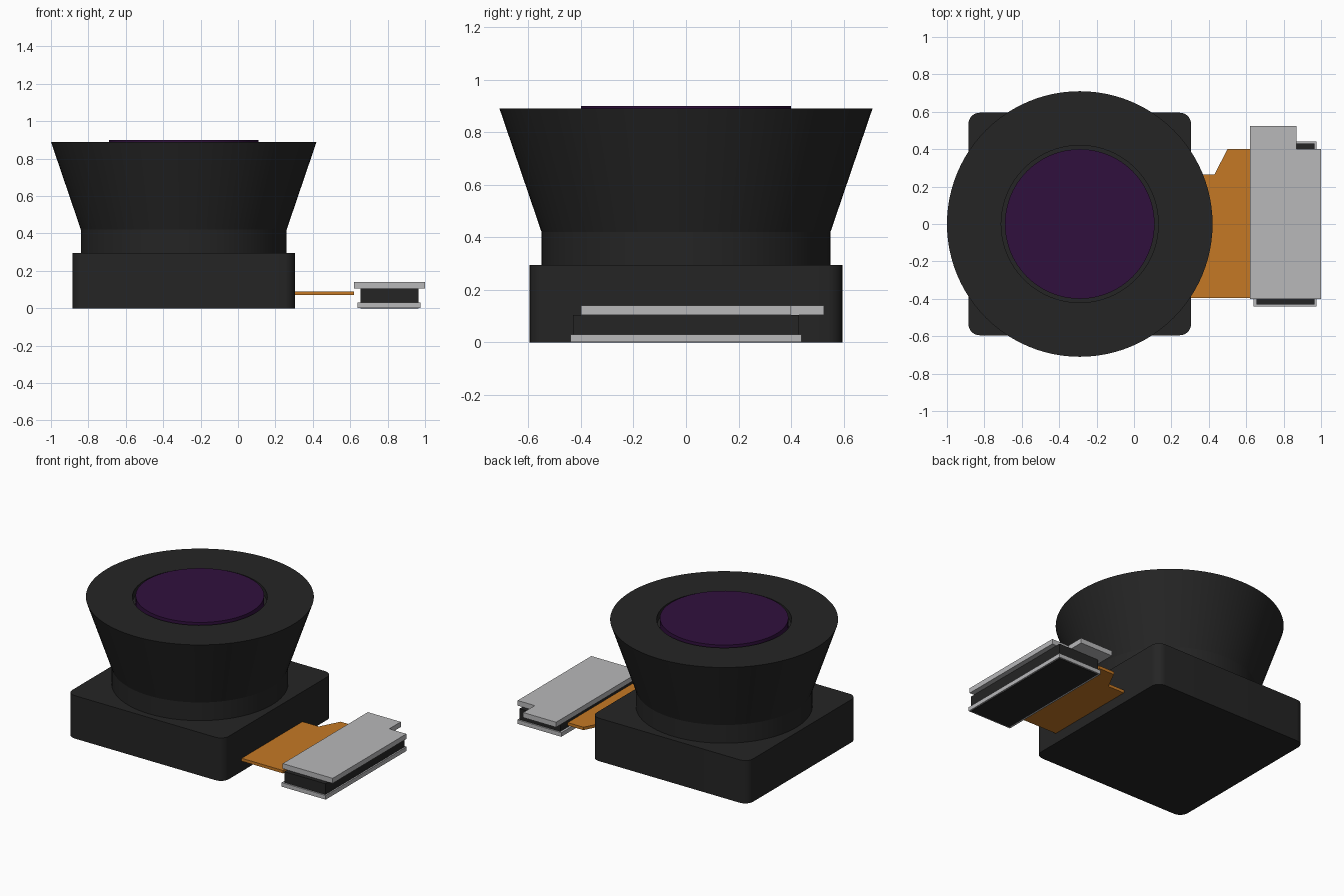
import bpy, bmesh, math

cube = bpy.data.objects.get("Cube")
if cube:
    bpy.data.objects.remove(cube, do_unlink=True)


def material(name, rgb):
    m = bpy.data.materials.new(name)
    m.use_nodes = True
    m.diffuse_color = (*rgb, 1)
    m.node_tree.nodes["Principled BSDF"].inputs["Base Color"].default_value = (*rgb, 1)
    return m


black = material("matte black", (0.018, 0.018, 0.018))
purple = material("coated glass purple", (0.03, 0.005, 0.047))
orange = material("flex orange", (0.56, 0.19, 0.018))
grey = material("light grey", (0.48, 0.48, 0.49))

LENS_X = -0.29


def add_object(name, bm, mat, smooth=False):
    bmesh.ops.recalc_face_normals(bm, faces=bm.faces)
    mesh = bpy.data.meshes.new(name)
    bm.to_mesh(mesh)
    bm.free()
    mesh.materials.append(mat)
    ob = bpy.data.objects.new(name, mesh)
    bpy.context.collection.objects.link(ob)
    if smooth:
        bpy.ops.object.select_all(action='DESELECT')
        ob.select_set(True)
        bpy.context.view_layer.objects.active = ob
        bpy.ops.object.shade_smooth_by_angle(angle=math.radians(15))
    return ob


def prism(name, outline, z0, z1, mat, corner=0):
    """Extrude a flat outline upwards, optionally rounding its upright edges."""
    bm = bmesh.new()
    face = bm.faces.new([bm.verts.new((x, y, z0)) for x, y in outline])
    top = bmesh.ops.extrude_face_region(bm, geom=[face])
    for v in top["geom"]:
        if isinstance(v, bmesh.types.BMVert):
            v.co.z = z1
    if corner:
        upright = [e for e in bm.edges if abs(e.verts[0].co.z - e.verts[1].co.z) > 1e-4]
        bmesh.ops.bevel(bm, geom=upright, offset=corner, segments=8, profile=0.5, affect='EDGES')
    return add_object(name, bm, mat, corner > 0)


def box(name, x0, x1, y0, y1, z0, z1, mat, corner=0):
    return prism(name, [(x0, y0), (x1, y0), (x1, y1), (x0, y1)], z0, z1, mat, corner)


def lathe(name, profile, mat, steps=96):
    """Turn a radius/height profile about the lens axis."""
    bm = bmesh.new()
    verts = [bm.verts.new((LENS_X + r, 0, z)) for r, z in profile]
    edges = [bm.edges.new(pair) for pair in zip(verts, verts[1:])]
    bmesh.ops.spin(bm, geom=verts + edges, cent=(LENS_X, 0, 0), axis=(0, 0, 1),
                   angle=math.tau, steps=steps)
    bmesh.ops.remove_doubles(bm, verts=bm.verts, dist=1e-4)
    return add_object(name, bm, mat, True)


# Camera body: rounded square housing and flared barrel with a recess for the glass
box("sensor_housing", -0.885, 0.305, -0.595, 0.595, 0, 0.295, black, 0.06)
lathe("lens_barrel", [(0, 0.29), (0.55, 0.29), (0.55, 0.42), (0.71, 0.89),
                      (0.42, 0.89), (0.42, 0.84), (0, 0.84)], black)
lathe("front_glass", [(0, 0.83), (0.4, 0.83), (0.4, 0.9), (0, 0.9)], purple)

# Flat ribbon cable
prism("flex_cable", [(0.29, -0.395), (0.62, -0.395), (0.62, 0.4), (0.5, 0.4),
                     (0.43, 0.265), (0.29, 0.265)], 0.07, 0.09, orange)

# Board connector: stiffener plate with a tab, black core and grey rim
prism("stiffener_plate", [(0.62, -0.4), (1, -0.4), (1, 0.4), (0.87, 0.4),
                          (0.87, 0.525), (0.62, 0.525)], 0.105, 0.14, grey)
box("connector_core", 0.655, 0.965, -0.43, 0.43, 0, 0.105, black)
box("connector_rim", 0.64, 0.975, -0.44, 0.44, 0.002, 0.03, grey)
